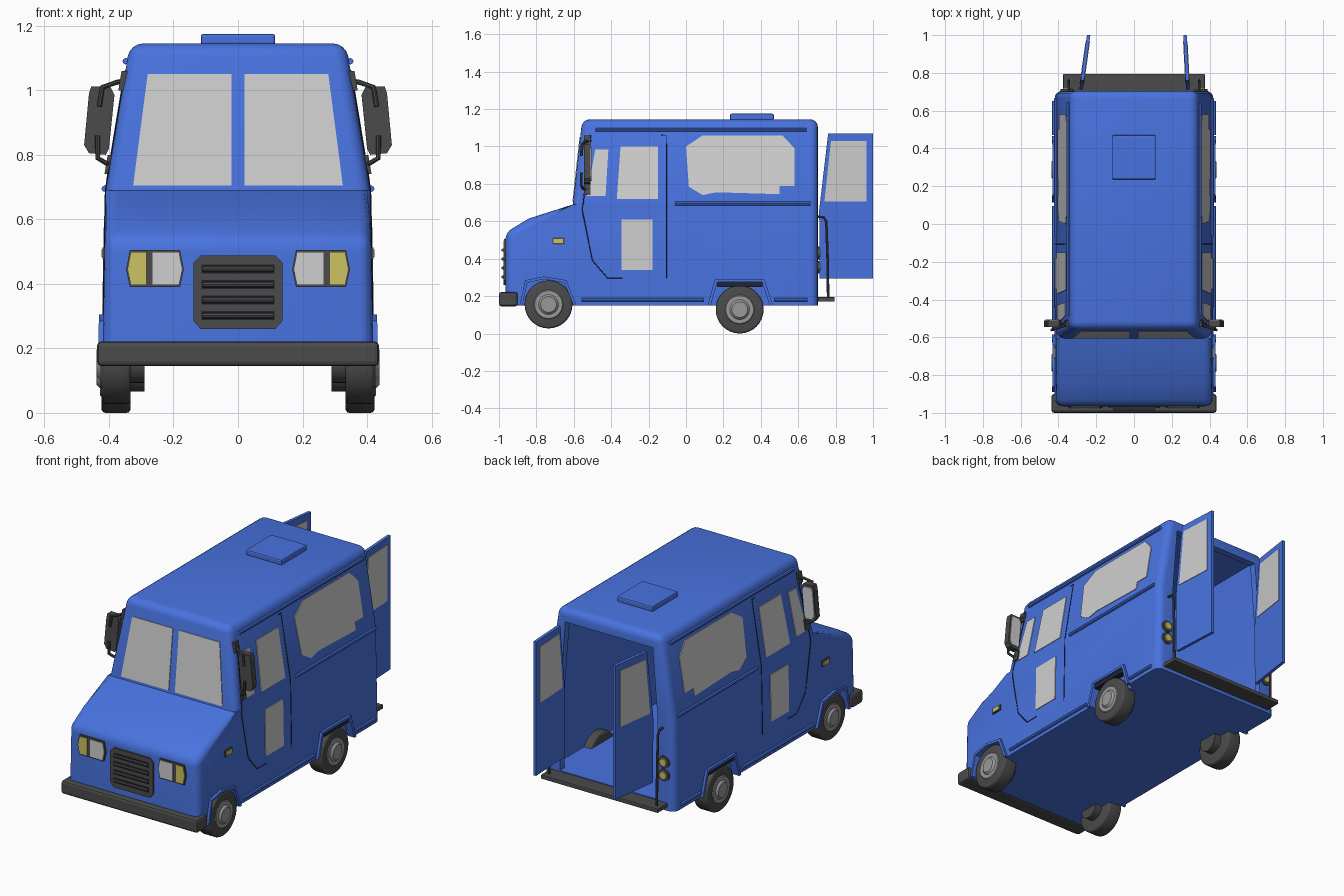
import bpy, bmesh, math
from mathutils import Vector

if "Cube" in bpy.data.objects:
    bpy.data.objects.remove(bpy.data.objects["Cube"])


def mat(name, r, g, b):
    m = bpy.data.materials.new(name)
    m.diffuse_color = (r, g, b, 1)
    m.use_nodes = True
    m.node_tree.nodes["Principled BSDF"].inputs["Base Color"].default_value = m.diffuse_color
    return m


BLUE = mat("body_blue", .065, .17, .74)
GLASS = mat("pale_glass", .62, .62, .62)
DARK = mat("dark_trim", .07, .07, .07)
BLACK = mat("black_line", .015, .018, .03)
YELLOW = mat("lamp_yellow", .6, .55, .12)
SILVER = mat("hub_grey", .32, .32, .32)
BEND = .69


def wide(z):
    """Half width of the body: nearly upright below the belt, leaning in above."""
    return .42 - .01 * (z - .15) / .54 if z <= BEND else .41 - .075 * (z - BEND) / .455


def screen_y(z):
    return -.605 + .11 * (z - BEND)


def finish(ob, m, smooth=True):
    ob.data.materials.clear()
    ob.data.materials.append(m)
    bpy.ops.object.select_all(action='DESELECT')
    bpy.context.view_layer.objects.active = ob
    ob.select_set(True)
    if smooth:
        bpy.ops.object.shade_smooth_by_angle(angle=math.radians(32))
    return ob


def from_bm(name, bm, m, smooth=False):
    bmesh.ops.recalc_face_normals(bm, faces=bm.faces[:])
    me = bpy.data.meshes.new(name)
    bm.to_mesh(me)
    bm.free()
    ob = bpy.data.objects.new(name, me)
    bpy.context.collection.objects.link(ob)
    return finish(ob, m, smooth)


def prism_bm(pts, low, high):
    """Closed prism: each 2D point is mapped to 3D by low and by high."""
    bm = bmesh.new()
    a = [bm.verts.new(low(*p)) for p in pts]
    b = [bm.verts.new(high(*p)) for p in pts]
    bm.faces.new(a)
    bm.faces.new(b)
    for i in range(len(pts)):
        j = (i + 1) % len(pts)
        bm.faces.new((a[i], a[j], b[j], b[i]))
    return bm


def prism(name, pts, low, high, m):
    return from_bm(name, prism_bm(pts, low, high), m)


def side(name, pts, s, lo, hi, m):
    """Plate lying on a flank, pts given as (y, z)."""
    return prism(name, pts, lambda y, z: (s * (wide(z) + lo), y, z),
                 lambda y, z: (s * (wide(z) + hi), y, z), m)


def front(name, pts, lo, hi, m, face=lambda z: -.965):
    """Plate lying on a front face, pts given as (x, z)."""
    return prism(name, pts, lambda x, z: (x, face(z) - lo, z),
                 lambda x, z: (x, face(z) - hi, z), m)


def rect(a, b, c, d):
    return [(a, c), (b, c), (b, d), (a, d)]


def box(name, lo, hi, m, bev=0):
    bm = prism_bm(rect(lo[0], hi[0], lo[1], hi[1]),
                  lambda x, y: (x, y, lo[2]), lambda x, y: (x, y, hi[2]))
    if bev:
        bmesh.ops.bevel(bm, geom=bm.edges[:], offset=bev, segments=2, profile=.5, affect='EDGES')
    return from_bm(name, bm, m)


def tube(name, pts, r, m):
    cu = bpy.data.curves.new(name, 'CURVE')
    cu.dimensions = '3D'
    cu.bevel_depth, cu.bevel_resolution, cu.use_fill_caps = r, 2, True
    sp = cu.splines.new('POLY')
    sp.points.add(len(pts) - 1)
    for q, p in zip(sp.points, pts):
        q.co = (*p, 1)
    ob = bpy.data.objects.new(name, cu)
    bpy.context.collection.objects.link(ob)
    finish(ob, m, False)
    bpy.ops.object.convert(target='MESH')
    return finish(bpy.context.object, m)


def disc(name, c, r, depth, axis, m, r2=None, bev=0):
    bm = bmesh.new()
    bmesh.ops.create_cone(bm, cap_ends=True, segments=32, radius1=r,
                          radius2=r if r2 is None else r2, depth=depth)
    if bev:
        rim = [e for e in bm.edges if abs(e.verts[0].co.z - e.verts[1].co.z) < 1e-5]
        bmesh.ops.bevel(bm, geom=rim, offset=bev, segments=3, profile=.5, affect='EDGES')
    bmesh.ops.transform(bm, matrix=Vector((0, 0, 1)).rotation_difference(Vector(axis)).to_matrix().to_4x4(),
                        verts=bm.verts)
    bmesh.ops.translate(bm, vec=c, verts=bm.verts)
    return from_bm(name, bm, m, True)


# Body shell: side profile drawn across, leaned in above the belt, outline rounded
profile = [(-.965, .15), (-.965, .54), (-.84, .615), (-.605, BEND), (-.555, 1.145), (.705, 1.145), (.705, .15)]
bm = prism_bm(profile, lambda y, z: (-1, y, z), lambda y, z: (1, y, z))
bmesh.ops.bisect_plane(bm, geom=bm.verts[:] + bm.edges[:] + bm.faces[:], plane_co=(0, 0, BEND), plane_no=(0, 0, 1))
bmesh.ops.recalc_face_normals(bm, faces=bm.faces[:])
round_edges = []
for e in bm.edges:
    p, q = e.verts[0].co, e.verts[1].co
    across = abs(p.x - q.x) > 1
    belt = abs(p.z - BEND) < .001 and abs(q.z - BEND) < .001
    if across and (p.z > 1.1 or abs(p.z - .54) < .001):
        round_edges.append(e)
    elif not across and not belt and max(p.z, q.z) > .16:
        round_edges.append(e)
for v in bm.verts:
    v.co.x *= wide(v.co.z)
bmesh.ops.bevel(bm, geom=round_edges, offset=.04, segments=4, profile=.5, affect='EDGES')
body = from_bm("body_shell", bm, BLUE, False)

# Cutters: cargo space, rear doorway, wheel wells
arches = {"front": [(-.89, .15), (-.86, .285), (-.76, .305), (-.64, .285), (-.585, .15)],
          "rear": [(.115, .15), (.155, .29), (.42, .29), (.465, .15)]}
cutters = [
    prism("cut_cargo", [(-.38, .2), (-.3, .2), (.3, .2), (.38, .2), (.375, BEND), (.31, 1.105), (-.31, 1.105), (-.375, BEND)],
          lambda x, z: (x, -.5, z), lambda x, z: (x, .665, z), BLUE),
    prism("cut_doorway", [(-.315, .2), (.315, .2), (.31, BEND), (.28, 1.07), (-.28, 1.07), (-.31, BEND)],
          lambda x, z: (x, .6, z), lambda x, z: (x, .8, z), BLUE)]
for s in (-1, 1):
    for pts in arches.values():
        low = [(y, z if z > .2 else .1) for y, z in pts]
        cutters.append(prism("cut_well", low, lambda y, z: (s * .385, y, z), lambda y, z: (s * .5, y, z), BLUE))
for c in cutters:
    bpy.context.view_layer.objects.active = body
    md = body.modifiers.new("cut", 'BOOLEAN')
    md.operation, md.object, md.solver = 'DIFFERENCE', c, 'EXACT'
    bpy.ops.object.modifier_apply(modifier=md.name)
    bpy.data.objects.remove(c)
finish(body, BLUE)

# Roof hatch, bumpers
box("roof_hatch", (-.115, .235, 1.14), (.115, .47, 1.175), BLUE, .008)
box("front_bumper", (-.437, -1, .145), (.437, -.9, .222), DARK, .014)
box("rear_step", (-.375, .69, .17), (.375, .795, .195), DARK, .005)

# Grille with raised bars
grille = [(-.138, .285), (-.115, .26), (.115, .26), (.138, .285), (.138, .465), (.115, .488), (-.115, .488), (-.138, .465)]
front("grille", grille, -.01, .01, DARK)
for z in (.302, .35, .398, .446):
    front("grille_slot", rect(-.113, .113, z - .014, z + .014), .005, .012, BLACK)
    tube("grille_bar", [(-.11, -.978, z), (.11, -.978, z)], .009, DARK)

side_glass = {
    "quarter_window": [(-.53, .735), (-.43, .735), (-.415, .985), (-.485, .985)],
    "door_window": [(-.37, .72), (-.15, .72), (-.15, 1), (-.35, 1)],
    "lower_door_window": rect(-.345, -.18, .34, .61),
    "cargo_window": [(0, 1), (.09, 1.06), (.515, 1.06), (.58, .99), (.58, .79), (.5, .79),
                     (.5, .745), (.16, .755), (.09, .74), (.015, .785)]}

for s in (-1, 1):
    # Windscreen half and head lamps
    front("windscreen", [(s * .02, .705), (s * .325, .705), (s * .28, 1.05), (s * .02, 1.05)], -.002, .004, GLASS, screen_y)
    front("lamp_frame", [(s * x, z) for x, z in [(.168, .445), (.18, .505), (.335, .505), (.347, .445), (.335, .39), (.18, .39)]],
          -.02, .008, DARK)
    front("head_lamp", [(s * x, z) for x, z in [(.174, .445), (.184, .497), (.265, .497), (.265, .398), (.184, .398)]], 0, .012, GLASS)
    front("turn_lamp", [(s * x, z) for x, z in [(.285, .398), (.285, .497), (.331, .497), (.341, .445), (.331, .398)]], 0, .012, YELLOW)

    # Flank windows, marker lamp, door seams
    for name, pts in side_glass.items():
        side(name, pts, s, -.002, .004, GLASS)
    side("marker_frame", rect(-.715, -.65, .477, .512), s, -.002, .006, DARK)
    side("marker_lamp", rect(-.708, -.657, .483, .506), s, 0, .01, YELLOW)
    seam = [(-.51, 1.06), (-.55, BEND), (-.555, .66), (-.5, .39), (-.42, .297), (-.34, .297)]
    for line in (seam, [(-.105, .297), (-.105, BEND), (-.105, 1.06), (-.13, 1.06)]):
        tube("door_seam", [(s * wide(z), y, z) for y, z in line], .0028, BLACK)

    # Rub rails and wheel arch lips
    for a, b, z in ((-.485, .645, 1.09), (-.06, .665, .695), (-.56, .095, .18), (.47, .65, .18)):
        tube("rub_rail", [(s * (wide(z) + .004), a, z), (s * (wide(z) + .004), b, z)], .01, BLUE)
    for pts in arches.values():
        mid = sum(p[0] for p in pts) / len(pts)
        inner = [(mid + (y - mid) * .9, z if z < .2 else z - .014) for y, z in pts]
        side("arch_lip", pts + inner[::-1], s, -.03, .014, BLUE)
    side("rear_arch_filler", rect(.165, .41, .25, .278), s, -.03, .004, BLACK)

    # Wheels
    for y, z in ((-.735, .155), (.287, .128)):
        disc("tyre", (s * .378, y, z), .128, .09, (s, 0, 0), DARK, bev=.012)
        disc("hub", (s * .423, y, z), .082, .008, (s, 0, 0), SILVER, .074)
        disc("hub_cap", (s * .431, y, z), .056, .014, (s, 0, 0), SILVER, .042)
        disc("brake_drum", (s * .315, y, z), .062, .05, (s, 0, 0), DARK)

    # Open rear door with window
    hinge, tip = (.285, .27) if s > 0 else (.28, .24)
    def door_x(y):
        return hinge + (tip - hinge) * (y - .715) / .285
    for name, pts, t, m in (("rear_door", [(.715, .295), (1, .295), (1, 1.07), (.76, 1.07), (.712, .66)], .009, BLUE),
                            ("rear_door_window", [(.74, .705), (.965, .705), (.965, 1.03), (.775, 1.03)], .012, GLASS)):
        prism(name, pts, lambda y, z: (s * (door_x(y) - t), y, z), lambda y, z: (s * (door_x(y) + t), y, z), m)

    # Tail lamps and grab rail
    for z in (.355, .43):
        disc("tail_lamp_ring", (s * .355, .706, z), .034, .018, (0, 1, 0), DARK)
        disc("tail_lamp", (s * .355, .712, z), .026, .016, (0, 1, 0), YELLOW, .02)
    tube("grab_rail", [(s * .345, y, z) for y, z in [(.69, .625), (.735, .622), (.75, .6), (.757, .4), (.76, .185)]], .007, DARK)

    # Door mirror: leaning case, rear-facing glass, two arms
    case = [(.395, 1.01), (.455, 1.012), (.462, .99), (.477, .83), (.462, .805), (.41, .8), (.4, .82), (.383, .985)]
    prism("mirror_case", [(s * x, z) for x, z in case], lambda x, z: (x, -.545, z), lambda x, z: (x, -.51, z), DARK)
    glass = [(.43 + (x - .43) * .8, .908 + (z - .908) * .86) for x, z in case]
    prism("mirror_glass", [(s * x, z) for x, z in glass], lambda x, z: (x, -.512, z), lambda x, z: (x, -.506, z), GLASS)
    tube("mirror_upper_arm", [(s * .34, -.5, 1.03), (s * .375, -.54, 1.025), (s * .42, -.555, 1.01), (s * .43, -.56, .95)], .008, DARK)
    tube("mirror_lower_arm", [(s * .395, -.52, .77), (s * .41, -.55, .775), (s * .435, -.56, .79), (s * .435, -.56, .86)], .008, DARK)
    for z in (1.03, .77):
        side("mirror_bracket", rect(-.545, -.51, z - .03, z + .03), s, -.01, .012, DARK)
